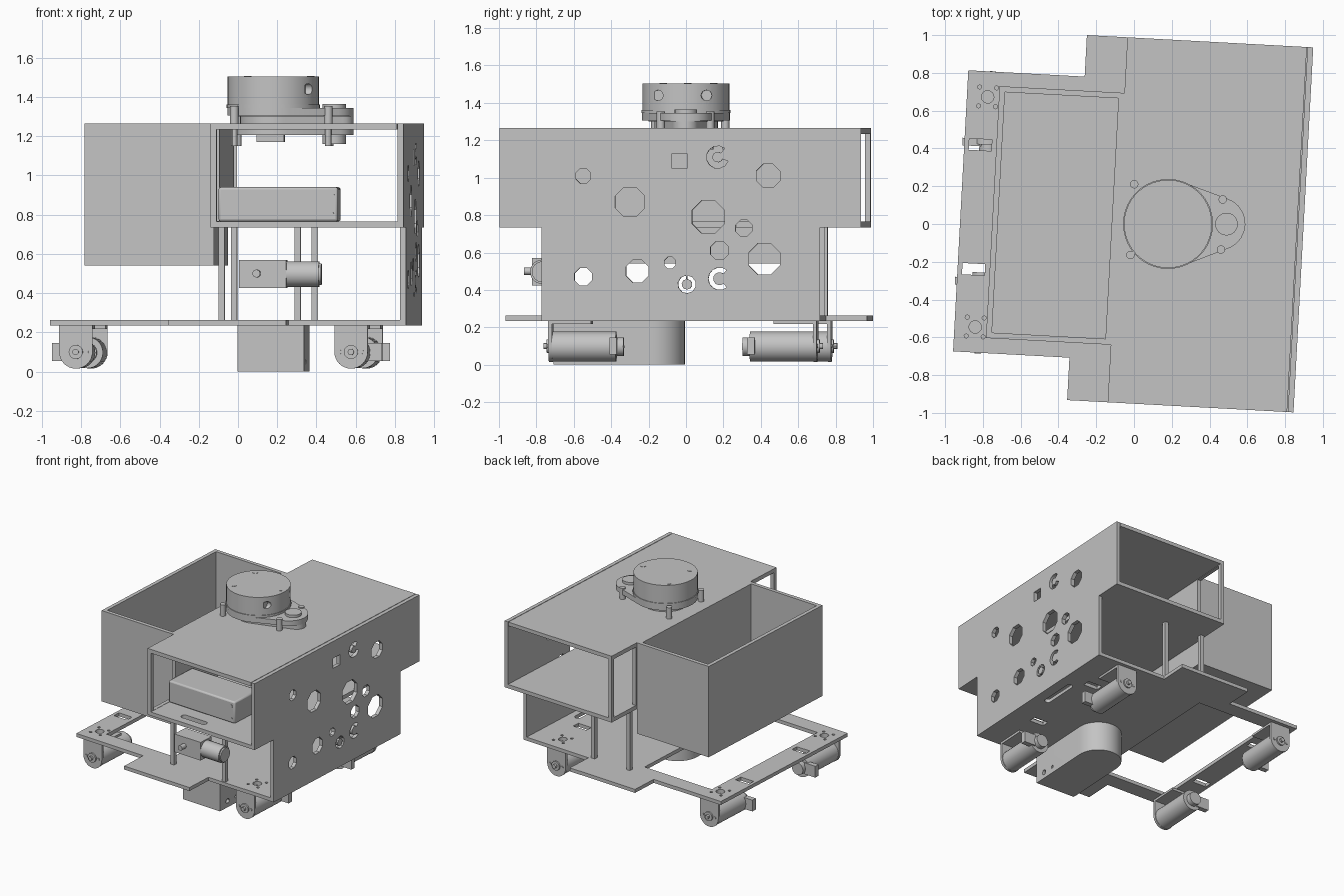
import bpy, bmesh, math
from mathutils import Matrix, Vector
from mathutils.geometry import convex_hull_2d

cube = bpy.data.objects.get("Cube")
if cube:
    bpy.data.objects.remove(cube, do_unlink=True)

grey = bpy.data.materials.new("plain_grey")
grey.use_nodes = True
grey.diffuse_color = (0.55, 0.55, 0.55, 1)
grey.node_tree.nodes["Principled BSDF"].inputs["Base Color"].default_value = (0.55, 0.55, 0.55, 1)

parts = []


def circle(u, v, r, n=32, start=0.0, sweep=math.tau):
    steps = n if sweep == math.tau else n + 1
    return [(u + r * math.cos(start + sweep * i / n), v + r * math.sin(start + sweep * i / n))
            for i in range(steps)]


def arc_band(u, v, r_out, r_in, start, sweep):
    return circle(u, v, r_out, 10, start, sweep) + circle(u, v, r_in, 10, start, sweep)[::-1]


def rect(u0, u1, v0, v1):
    return [(u0, v0), (u1, v0), (u1, v1), (u0, v1)]


def prism(name, outlines, lo, hi, axis="z"):
    """Extrude one or more closed outlines along an axis."""
    place = {"x": lambda u, v, w: (w, u, v),
             "y": lambda u, v, w: (u, w, v),
             "z": lambda u, v, w: (u, v, w)}[axis]
    bm = bmesh.new()
    for outline in outlines:
        face = bm.faces.new([bm.verts.new(place(u, v, lo)) for u, v in outline])
        grown = bmesh.ops.extrude_face_region(bm, geom=[face])["geom"]
        step = Vector(place(0, 0, hi - lo))
        bmesh.ops.translate(bm, vec=step, verts=[g for g in grown if isinstance(g, bmesh.types.BMVert)])
    bmesh.ops.recalc_face_normals(bm, faces=bm.faces)
    mesh = bpy.data.meshes.new(name)
    bm.to_mesh(mesh)
    bm.free()
    mesh.materials.append(grey)
    obj = bpy.data.objects.new(name, mesh)
    bpy.context.scene.collection.objects.link(obj)
    parts.append(obj)
    return obj


def box(name, x0, x1, y0, y1, z0, z1):
    return prism(name, [rect(x0, x1, y0, y1)], z0, z1)


def cut(obj, outlines, lo, hi, axis="z"):
    cutter = prism("cutter", outlines, lo, hi, axis)
    cutter.hide_render = True
    mod = obj.modifiers.new("cut", "BOOLEAN")
    mod.object, mod.operation, mod.solver = cutter, "DIFFERENCE", "EXACT"
    bpy.context.view_layer.update()
    graph = bpy.context.evaluated_depsgraph_get()
    result = bpy.data.meshes.new_from_object(obj.evaluated_get(graph))
    obj.modifiers.clear()
    obj.data = result
    parts.remove(cutter)
    bpy.data.objects.remove(cutter, do_unlink=True)


FRONT, BACK = -0.95, 0.985      # ends of the upper box
LOW_F, LOW_B = -0.725, 0.765    # ends of the lower frame
LEFT, RIGHT, T = -0.088, 0.897, 0.03
FLOOR, MID, TOP = 0.235, 0.735, 1.265

# Base plate with end tabs, bin opening, slots and mounting holes
base = prism("base_plate", [[(-0.92, LOW_F), (-0.303, LOW_F), (-0.303, FRONT), (0.297, FRONT),
                             (0.297, LOW_F), (RIGHT - T, LOW_F), (RIGHT - T, LOW_B), (0.297, LOW_B),
                             (0.297, BACK), (-0.303, BACK), (-0.303, LOW_B), (-0.92, LOW_B)]],
             FLOOR, FLOOR + 0.028)
cut(base, [rect(-0.74, -0.12, -0.6, 0.64)], 0.1, 0.4)
for slot_x, hole_x in ((-0.835, -0.81), (0.66, 0.64)):
    holes = [rect(slot_x - 0.06, slot_x + 0.06, y - 0.03, y + 0.03) for y in (-0.285, 0.375)]
    for y in (-0.59, 0.63):
        holes.append(circle(hole_x, y, 0.033, 16))
        holes += [circle(hole_x + i * 0.045, y + j * 0.05, 0.011, 8) for i in (-1, 1) for j in (-1, 1)]
    cut(base, holes, 0.1, 0.4)
cut(base, [circle(0.79, 0.0, 0.025, 8, math.pi, math.pi) + circle(0.79, 0.26, 0.025, 8, 0, math.pi)],
    0.1, 0.4)

# Perforated side panel
panel = prism("side_panel", [[(LOW_F, FLOOR), (LOW_B, FLOOR), (LOW_B, MID), (BACK, MID), (BACK, TOP),
                              (FRONT, TOP), (FRONT, MID), (LOW_F, MID)]], RIGHT - T, RIGHT, "x")
S = 0.048
octagons = [(-0.55, 1.01, 0.043), (-0.3, 0.87, 0.085), (0.44, 1.01, 0.068), (0.12, 0.79, 0.094),
            (0.31, 0.73, 0.047), (0.18, 0.61, 0.052), (0.42, 0.565, 0.09), (-0.26, 0.5, 0.065),
            (-0.55, 0.47, 0.05), (-0.085, 0.545, 0.033)]
holes = [circle(y + S, z, r, 8, math.pi / 8) for y, z, r in octagons]
holes += [rect(-0.075 + S, 0.005 + S, 1.05, 1.13),
          arc_band(0.17 + S, 1.11, 0.06, 0.028, 0.9, 5.0),
          arc_band(0.18 + S, 0.46, 0.06, 0.034, 0.9, 4.5),
          arc_band(0.005 + S, 0.43, 0.048, 0.028, 1.7, 6.1)]
cut(panel, holes, RIGHT - 0.1, RIGHT + 0.1, "x")

# Upper box, open at both ends
box("box_top", LEFT, RIGHT - T - 0.004, FRONT, BACK, TOP - T, TOP)
shelf = box("box_floor", LEFT, RIGHT - T, FRONT, BACK, MID, MID + T)
cut(shelf, [circle(0.18, -0.86, 0.025, 8, math.pi / 2, math.pi)
            + circle(0.36, -0.86, 0.025, 8, -math.pi / 2, math.pi)], 0.6, 0.9)
wall = box("box_wall", LEFT, LEFT + T, FRONT, BACK, MID + T, TOP - T)
cut(wall, [rect(0.7, BACK - T, MID + T + 0.002, TOP - T - 0.002),
           rect(FRONT + T, -0.66, MID + T + 0.002, TOP - T - 0.002)], LEFT - 0.1, LEFT + 0.1, "x")

# Open-topped bin
bx0, bx1, by0, by1, bz = -0.75, LEFT, -0.645, 0.69, 0.54
tray = box("bin", bx0, bx1, by0, by1, bz, TOP)
cut(tray, [rect(bx0 + T, bx1 - T, by0 + T, by1 - T)], bz + T, TOP + 0.2)

# Support posts between base and box
for x, y in ((-0.045, -0.7), (0.43, -0.7), (-0.06, 0.74), (0.265, 0.74)):
    box("support_post", x - 0.016, x + 0.016, y - 0.016, y + 0.016, FLOOR + 0.028, MID)

# Battery pack on the shelf
battery = box("battery_pack", -0.06, 0.55, -0.74, -0.46, MID + T, 0.94)
bevel = battery.modifiers.new("rounded", "BEVEL")
bevel.width, bevel.segments = 0.012, 2
for z in (0.8, 0.9):
    prism("battery_screw", [circle(0.52, z, 0.012, 12)], -0.745, -0.73, "y")

# Intake gear motor at the front
box("intake_gearbox", 0.05, 0.29, -0.81, -0.68, 0.425, 0.57)
prism("intake_shaft", [circle(0.14, 0.5, 0.02, 16)], -0.86, -0.79, "y")
prism("intake_motor", [circle(-0.745, 0.497, 0.065)], 0.29, 0.455, "x")
prism("intake_motor_cap", [circle(-0.745, 0.497, 0.055)], 0.455, 0.467, "x")

# Four drive motors hung on brackets, mirrored front to back
for x, side in ((-0.79, -1), (0.615, 1)):
    for end, d in ((-0.70, 1), (0.737, -1)):
        def along(name, outline, s, e):
            lo, hi = sorted((end + d * s, end + d * e))
            prism(name, [outline], lo, hi, "y")
        arch = [(x + 0.085, FLOOR), (x - 0.085, FLOOR)] + circle(x, 0.1, 0.085, 16, math.pi, math.pi)
        along("motor_bracket", arch, 0.0, 0.02)
        along("bracket_flange", rect(x - 0.085, x + 0.085, FLOOR - 0.018, FLOOR), 0.0, 0.23)
        along("drive_motor", circle(x, 0.097, 0.08), 0.02, 0.36)
        along("motor_end_cap", circle(x, 0.097, 0.05), 0.36, 0.4)
        along("motor_boss", circle(x, 0.1, 0.036, 20), -0.012, 0.0)
        along("motor_shaft", circle(x, 0.1, 0.016, 12), -0.03, -0.012)
        for k in (-1, 1):
            along("bracket_screw", circle(x + k * 0.055, 0.1, 0.01, 8), -0.006, 0.0)
        sx = x + side * 0.09
        along("motor_terminal", rect(sx - 0.05, sx + 0.05, 0.055, 0.145), 0.33, 0.37)

# Rounded pod under the base
pod = prism("under_pod", [[(0.035, -0.69), (0.375, -0.69)]
                          + circle(0.205, -0.165, 0.17, 24, 0, math.pi)], 0.0, FLOOR)
cut(pod, [circle(-0.6, 0.05, 0.02, 12), circle(-0.5, 0.05, 0.012, 12)], 0.35, 0.5, "x")

# Spinning scanner on the roof
cx, cy, px, py = 0.18, 0.01, 0.489, 0.026


def teardrop(r_big, r_small):
    pts = circle(cx, cy, r_big, 48) + circle(px + 0.1 - r_small, py, r_small, 24)
    return [pts[i] for i in convex_hull_2d([Vector(p) for p in pts])]


prism("scanner_foot", [teardrop(0.17, 0.07)], TOP, 1.3)
prism("scanner_lower_plate", [teardrop(0.2, 0.11)], 1.3, 1.305)
prism("scanner_base", [teardrop(0.235, 0.14)], 1.305, 1.345)
prism("scanner_rim", [circle(cx, cy, 0.238, 48)], 1.345, 1.362)
drum = prism("scanner_drum", [circle(cx, cy, 0.233, 48)], 1.362, 1.505)
cut(drum, [circle(-0.13, 1.44, 0.028, 16), circle(0.13, 1.44, 0.028, 16)], cx + 0.17, cx + 0.4, "x")
prism("scanner_pulley", [circle(px, py, 0.06, 24)], 1.345, 1.365)
for x, y in ((0.042, 0.15), (0.056, -0.12), (0.37, 0.03)):
    prism("drum_screw", [circle(x, y, 0.02, 12)], 1.5, 1.507)
for x, y in ((-0.01, 0.21), (-0.01, -0.165), (0.462, 0.155), (0.467, -0.11)):
    prism("scanner_screw", [circle(x, y, 0.022, 16)], TOP, 1.355)
    prism("scanner_standoff", [circle(x, y, 0.016, 12)], 1.15, TOP - T)

# Scanner parts hanging below the roof
prism("scanner_under_plate", [teardrop(0.215, 0.12)], 1.205, TOP - T)
prism("scanner_spin_motor", [circle(px, py, 0.06, 24)], 1.16, 1.205)
box("scanner_connector", 0.1, 0.24, -0.1, 0.02, 1.17, 1.205)

# Shade and turn the whole assembly slightly
turn = Matrix.Rotation(math.radians(-3.1), 4, "Z")
bpy.ops.object.select_all(action="DESELECT")
for obj in parts:
    obj.data.transform(turn)
    obj.select_set(True)
bpy.context.view_layer.objects.active = parts[0]
bpy.ops.object.shade_smooth_by_angle(angle=math.radians(30))
